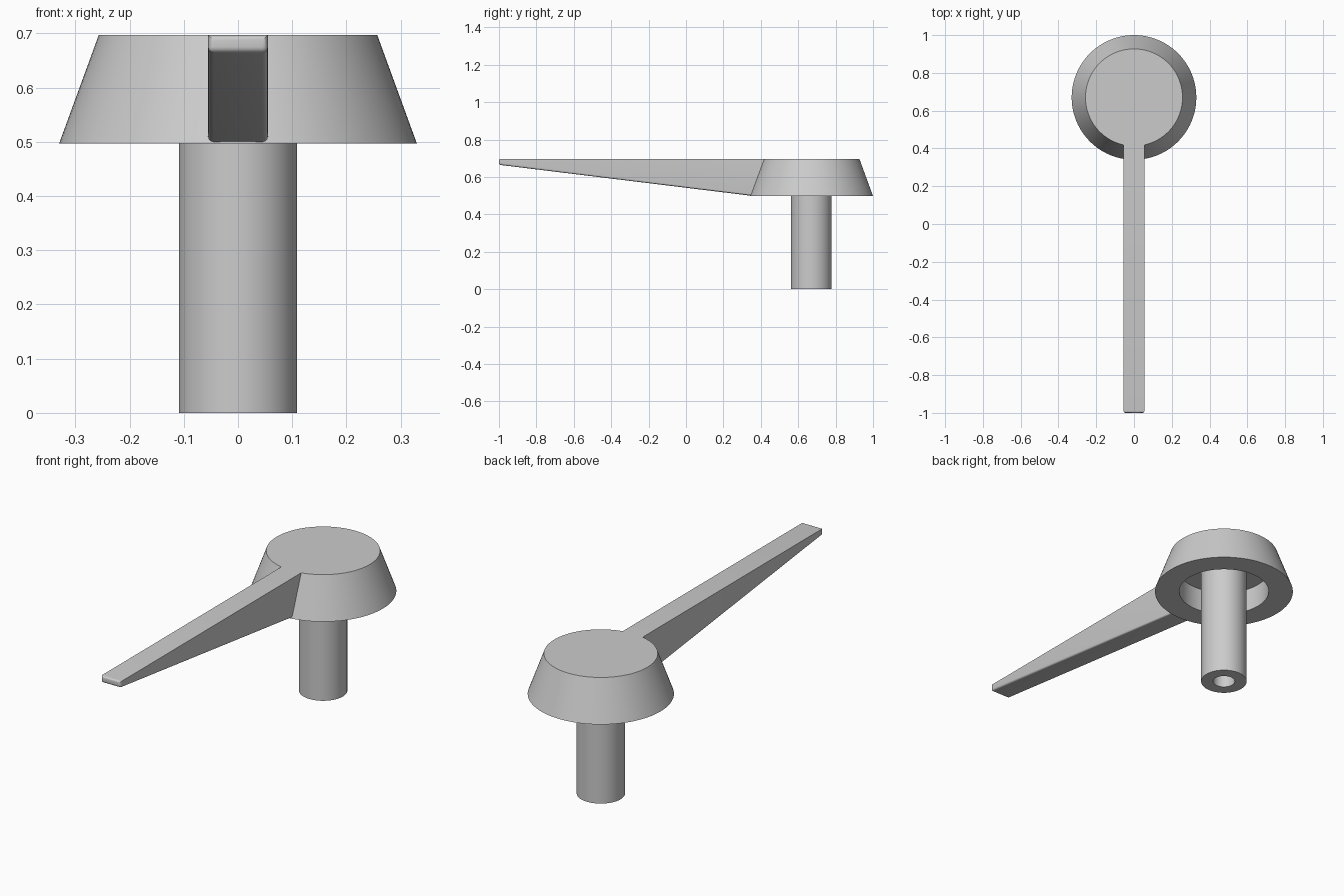
import bpy, bmesh, math
from mathutils import Vector

default = bpy.data.objects.get("Cube")
if default:
    bpy.data.objects.remove(default, do_unlink=True)

TOP, RIM, HUB_Y = 0.697, 0.497, 0.67

grey = bpy.data.materials.new("plain grey")
grey.use_nodes = True
grey.diffuse_color = (0.6, 0.6, 0.6, 1)
grey.node_tree.nodes["Principled BSDF"].inputs["Base Color"].default_value = (0.6, 0.6, 0.6, 1)


def make_object(name, bm):
    """Turn a bmesh into a grey object, smooth with sharp corners."""
    bmesh.ops.recalc_face_normals(bm, faces=bm.faces)
    mesh = bpy.data.meshes.new(name)
    bm.to_mesh(mesh)
    bm.free()
    mesh.materials.append(grey)
    obj = bpy.data.objects.new(name, mesh)
    bpy.context.collection.objects.link(obj)
    bpy.ops.object.select_all(action='DESELECT')
    obj.select_set(True)
    bpy.context.view_layer.objects.active = obj
    bpy.ops.object.shade_smooth_by_angle(angle=math.radians(30))


def lathe(name, profile, steps=96):
    """Revolve an (r, z) profile, from axis to axis, about the hub axis."""
    bm = bmesh.new()
    verts = [bm.verts.new((r, HUB_Y, z)) for r, z in profile]
    edges = [bm.edges.new(pair) for pair in zip(verts, verts[1:])]
    bmesh.ops.spin(bm, geom=verts + edges, cent=(0, HUB_Y, 0), axis=(0, 0, 1),
                   angle=math.tau, steps=steps)
    bmesh.ops.remove_doubles(bm, verts=bm.verts, dist=0.0001)
    make_object(name, bm)


# Tapered hub, hollow underneath
lathe("handle_hub", [(0, TOP), (0.257, TOP), (0.33, RIM), (0.214, RIM),
                     (0.214, 0.615), (0, 0.615)])

# Shaft with a blind bore in its lower end
lathe("shaft", [(0, 0.63), (0.109, 0.63), (0.109, 0), (0.052, 0),
                (0.052, 0.3), (0, 0.3)])

# Tapering lever arm: side outline extruded across x, its root sunk in the hub wall
bm = bmesh.new()
outline = [(-1, TOP), (-1, 0.665), (0.345, 0.5), (0.43, 0.5), (0.43, TOP)]
face = bm.faces.new([bm.verts.new((-0.055, y, z)) for y, z in outline])
extruded = bmesh.ops.extrude_face_region(bm, geom=[face])["geom"]
bmesh.ops.translate(bm, vec=Vector((0.11, 0, 0)),
                    verts=[v for v in extruded if isinstance(v, bmesh.types.BMVert)])


def is_rounded(edge):
    a, b = (v.co for v in edge.verts)
    at_tip = max(a.y, b.y) < -0.99
    under_side = abs(a.x - b.x) < 0.01 and max(a.z, b.z) < 0.67 and min(a.y, b.y) < 0
    return at_tip or under_side


bmesh.ops.bevel(bm, geom=[e for e in bm.edges if is_rounded(e)], offset=0.014,
                segments=5, profile=0.5, affect='EDGES', clamp_overlap=True)
make_object("lever_arm", bm)
